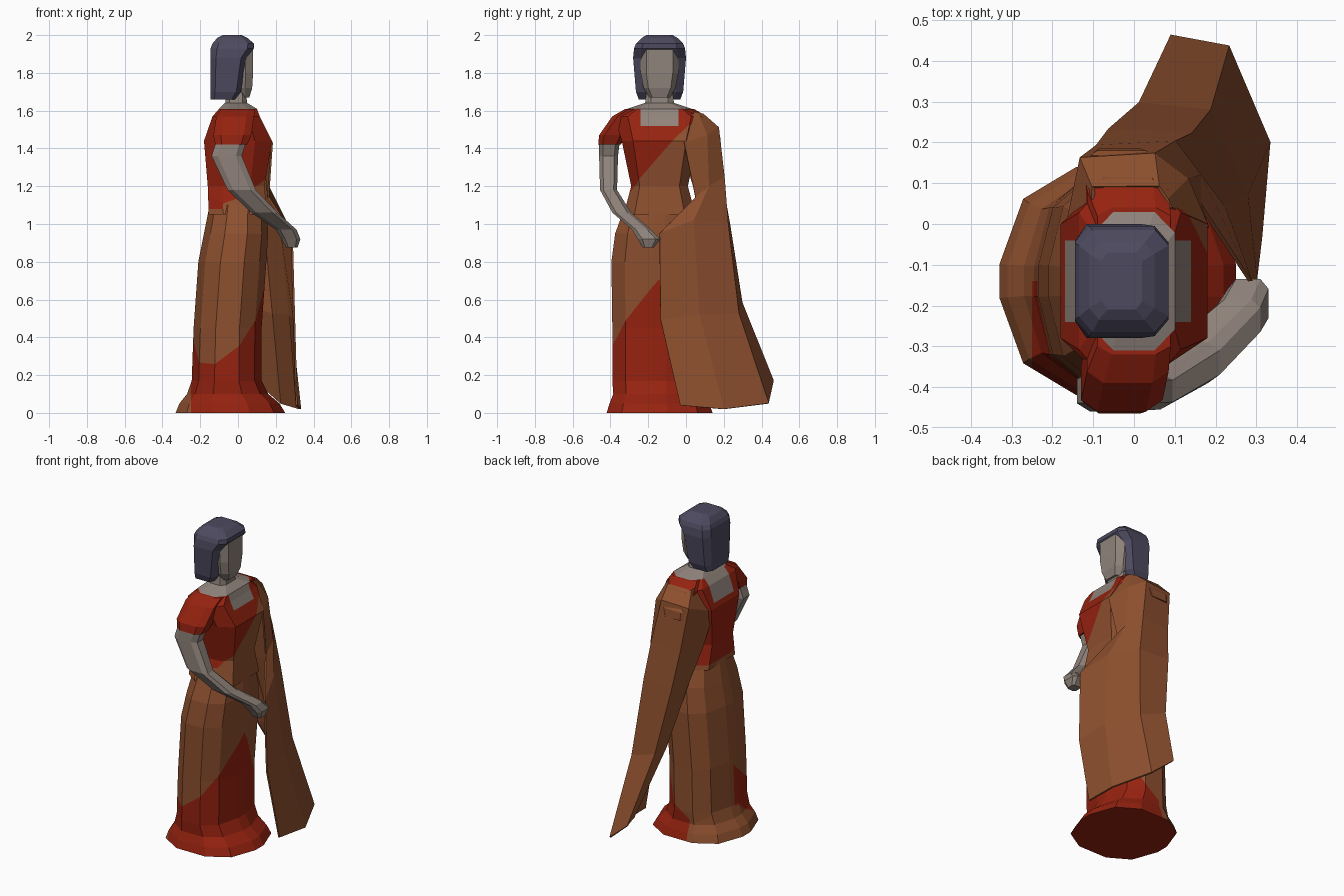
import bpy, bmesh
from mathutils import Vector

old_cube = bpy.data.objects.get("Cube")
if old_cube:
    bpy.data.objects.remove(old_cube, do_unlink=True)

# The figure faces +x and is built symmetric about y = 0, then set to one side
# to leave room for the trailing drape.
BODY_OFFSET = Vector((0, -.14, 0))

# Quarter outlines of the cross-sections, from the front round to the side
CUT_CORNER = [(1, .6), (.6, 1)]
BROAD_FRONT = [(1, .7), (.5, 1)]
ROUNDED = [(1, .15), (.8, .72), (.35, 1)]


def material(name, *rgb):
    mat = bpy.data.materials.new(name)
    mat.use_nodes = True
    mat.diffuse_color = (*rgb, 1)
    shader = mat.node_tree.nodes["Principled BSDF"]
    shader.inputs["Base Color"].default_value = (*rgb, 1)
    return mat


red = material("red cloth", .3, .016, .005)
brown = material("brown drape", .27, .08, .028)
skin = material("skin", .28, .23, .2)
hair = material("dark hair", .075, .068, .115)


def finish(name, bm, *materials):
    bmesh.ops.recalc_face_normals(bm, faces=bm.faces)
    mesh = bpy.data.meshes.new(name)
    bm.to_mesh(mesh)
    bm.free()
    for mat in materials:
        mesh.materials.append(mat)
    part = bpy.data.objects.new(name, mesh)
    part.location = BODY_OFFSET
    bpy.context.collection.objects.link(part)
    return part


def ring(bm, quarter, height, x, depth, width, y=0):
    """Closed outline from a mirrored quarter; depth and width are half sizes."""
    outline = []
    for sx, sy in ((1, 1), (-1, 1), (-1, -1), (1, -1)):
        corner = quarter if sx == sy else quarter[::-1]
        outline += [(sx * u, sy * v) for u, v in corner]
    return [bm.verts.new((x + depth * u, y + width * v, height))
            for u, v in outline]


def loft(sections, quarter=CUT_CORNER):
    """Skin a closed body over rings stacked from bottom to top."""
    bm = bmesh.new()
    rings = [ring(bm, quarter, *section) for section in sections]
    for lower, upper in zip(rings, rings[1:]):
        for i in range(len(lower)):
            bm.faces.new((lower[i - 1], lower[i], upper[i], upper[i - 1]))
    bm.faces.new(rings[0])
    bm.faces.new(rings[-1])
    return bm


def paint(bm, point, normal, index, region=lambda centre: True):
    """Cut a region along a plane and colour the side the normal points to."""
    point, normal = Vector(point), Vector(normal)
    faces = [f for f in bm.faces if region(f.calc_center_median())]
    edges = {e for f in faces for e in f.edges}
    verts = {v for f in faces for v in f.verts}
    bmesh.ops.bisect_plane(bm, geom=[*faces, *edges, *verts],
                           plane_co=point, plane_no=normal)
    for face in bm.faces:
        centre = face.calc_center_median()
        if region(centre) and normal.dot(centre - point) > 0:
            face.material_index = index


# Skirt: brown wrap, with the red underskirt showing below its diagonal edges
skirt = loft([
    (0, -.04, .29, .28),
    (.05, -.045, .265, .265),
    (.1, -.055, .215, .245),
    (.17, -.06, .185, .25),
    (.45, -.055, .18, .25),
    (.8, -.03, .18, .255),
    (.95, -.01, .17, .235),
    (1.1, 0, .15, .18),
], ROUNDED)
paint(skirt, (0, 0, 0), (0, 1, 0), 0)
paint(skirt, (0, 0, .6), (.75, 1, -1), 1, lambda centre: centre.y < 0)
paint(skirt, (0, 0, .6), (.75, -1.6, -1), 1, lambda centre: centre.y > 0)
paint(skirt, (-.25, 0, 0), (-1, 0, 0), 0, lambda centre: centre.y < 0)
paint(skirt, (-.1, 0, 0), (-1, 0, 0), 0, lambda centre: centre.y > 0)
for face in skirt.faces:
    if face.calc_center_median().z < .001:
        face.material_index = 1
finish("skirt", skirt, brown, red)

# Torso: red bodice, brown sash below a diagonal, square open neckline
torso = loft([
    (1.05, 0, .155, .19),
    (1.2, -.01, .15, .15),
    (1.44, 0, .18, .2),
    (1.57, -.01, .125, .24),
    (1.61, 0, .1, .17),
    (1.64, -.01, .06, .08),
], BROAD_FRONT)
paint(torso, (0, 0, 1.32), (.25, 1.1, -1), 1)
paint(torso, (0, 0, 1.08), (0, 0, 1), 0, lambda centre: centre.x < -.08)
for side in (-1, 1):
    paint(torso, (0, side * .1, 0), (0, 1, 0), 0, lambda centre: centre.z > 1.5)
paint(torso, (0, 0, 1.47), (0, 0, 1), 2,
      lambda centre: abs(centre.y) < .1 and centre.x < 0)
paint(torso, (0, 0, 1.52), (0, 0, 1), 2,
      lambda centre: abs(centre.y) < .1 and centre.x > 0)
paint(torso, (0, 0, 1.61), (0, 0, 1), 2)
finish("torso", torso, red, brown, skin)

# Sleeves, the left one turning brown where the drape covers it
for name, side in (("right_sleeve", -1), ("left_sleeve", 1)):
    sleeve = loft([
        (1.42, -.035, .085, .06, side * .265),
        (1.47, -.03, .1, .07, side * .25),
        (1.57, -.015, .1, .07, side * .18),
        (1.61, 0, .09, .05, side * .13),
    ])
    paint(sleeve, (0, .23, 0), (0, 1, 0), 1)
    finish(name, sleeve, red, brown)

# Right arm reaching forward, ending in a hand
arm = loft([
    (.875, .285, .03, .03, -.06),
    (.92, .28, .05, .06, -.055),
    (.97, .255, .055, .05, -.095),
    (1.06, .14, .07, .05, -.2),
    (1.18, .02, .075, .045, -.27),
    (1.36, -.06, .08, .05, -.27),
    (1.44, -.035, .08, .055, -.265),
])
finish("right_arm_and_hand", arm, skin)

# Drape over the left shoulder and forearm; each row runs from the inner back
# edge round the outside to the front edge
shoulder = [(-.1, .2, 1.585), (-.1, .23, 1.58), (.06, .23, 1.58),
            (.08, .2, 1.59), (.09, .18, 1.59)]
chest = [(-.17, .1, 1.42), (-.13, .3, 1.5), (.05, .31, 1.51),
         (.13, .25, 1.47), (.18, .13, 1.43)]
waist = [(-.14, .18, 1.2), (-.09, .33, 1.22), (.1, .34, 1.25),
         (.16, .26, 1.2), (.16, .19, 1.14)]
forearm = [(-.09, .24, 1), (-.06, .37, 1), (.14, .36, 1),
           (.22, .18, 1.02), (.285, 0, .95)]
hem = [(.09, .54, .2), (.09, .6, .17), (.23, .575, .05),
       (.33, .34, .02), (.31, .11, .04)]
inward = Vector((0, -.05, 0))
knee = [Vector(top).lerp(Vector(low), .5) + inward
        for top, low in zip(forearm, hem)]
drape = bmesh.new()
rows = [[drape.verts.new(p) for p in row]
        for row in (shoulder, chest, waist, forearm, knee, hem)]
for upper, lower in zip(rows, rows[1:]):
    for i in range(len(hem) - 1):
        drape.faces.new((upper[i], lower[i], lower[i + 1], upper[i + 1]))
cloth = finish("shoulder_drape", drape, brown)
thickness = cloth.modifiers.new("cloth thickness", "SOLIDIFY")
thickness.thickness = .01
thickness.offset = 0

# Neck and face
neck = loft([(1.61, -.01, .06, .08), (1.74, -.01, .05, .065)])
finish("neck", neck, skin)
face = loft([
    (1.67, .01, .05, .055),
    (1.72, 0, .075, .085),
    (1.8, 0, .08, .1),
    (1.93, 0, .08, .1),
], BROAD_FRONT)
finish("face", face, skin)

# Hair: a bob behind the face, reaching over the forehead at the top
bob = loft([
    (1.66, -.08, .065, .11),
    (1.7, -.065, .08, .125),
    (1.88, -.05, .095, .14),
    (1.93, -.03, .115, .135),
    (1.955, -.025, .11, .125),
    (1.985, -.03, .08, .095),
    (2, -.03, .05, .07),
], [(1, .7), (.7, 1)])
finish("hair_bob", bob, hair)
